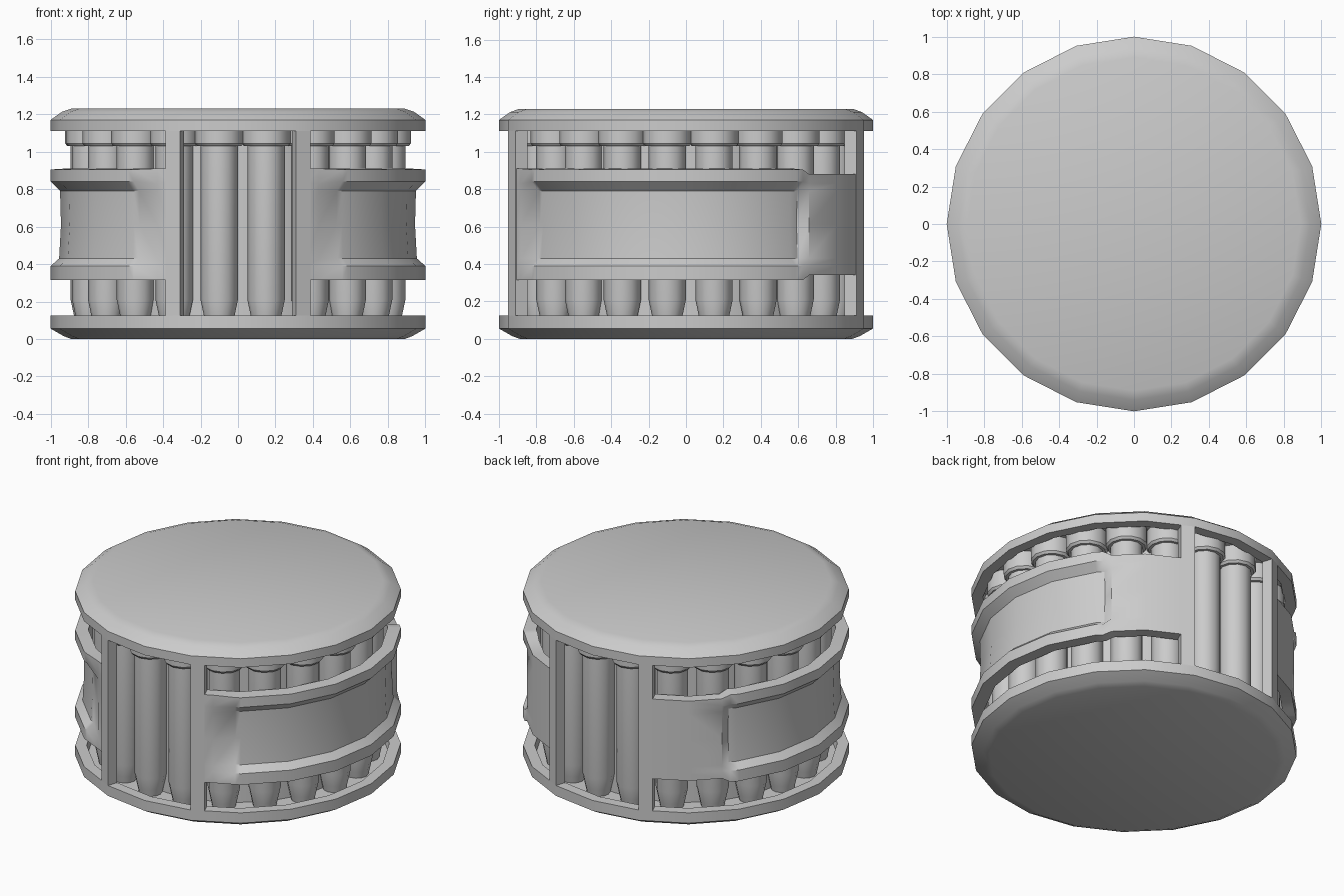
import bpy, bmesh
from math import sin, cos, radians, pi

if "Cube" in bpy.data.objects:
    bpy.data.objects.remove(bpy.data.objects["Cube"])

SIDES = 20


def finish(name, bm, angle=35):
    bmesh.ops.recalc_face_normals(bm, faces=bm.faces)
    me = bpy.data.meshes.new(name)
    bm.to_mesh(me)
    bm.free()
    ob = bpy.data.objects.new(name, me)
    bpy.context.collection.objects.link(ob)
    bpy.ops.object.select_all(action='DESELECT')
    ob.select_set(True)
    bpy.context.view_layer.objects.active = ob
    bpy.ops.object.shade_smooth_by_angle(angle=radians(angle))
    return ob


def lathe(bm, profile, n, cx=0, cy=0, cap=True):
    """Spin (radius, z) points about a vertical axis, capping both ends."""
    rings = [[bm.verts.new((cx + r * cos(2 * pi * i / n), cy + r * sin(2 * pi * i / n), z))
              for i in range(n)] for r, z in profile]
    for a, b in zip(rings, rings[1:]):
        for i in range(n):
            j = (i + 1) % n
            bm.faces.new((a[i], a[j], b[j], b[i]))
    if cap:
        bm.faces.new(rings[0])
        bm.faces.new(rings[-1])


def facet(deg):
    """Keeps points between corners on the flat sides of the drum."""
    off = (deg + 9) % 18 - 9      # distance from nearest corner
    return cos(radians(9)) / cos(radians(9 - abs(off)))


def sweep(bm, stations, mirror=1):
    """Loft closed (radius, z) sections placed at given angles."""
    rings = []
    for deg, section in stations:
        k, a = facet(deg), radians(deg)
        rings.append([bm.verts.new((mirror * r * k * cos(a), r * k * sin(a), z)) for r, z in section])
    for a, b in zip(rings, rings[1:]):
        for i in range(len(a)):
            j = (i + 1) % len(a)
            bm.faces.new((a[i], a[j], b[j], b[i]))
    bm.faces.new(rings[0])
    bm.faces.new(rings[-1])


# Dished end caps with chamfered rims
bm = bmesh.new()
lathe(bm, [(0.89, 0), (0.93, 0.015), (1, 0.055), (1, 0.125), (0.93, 0.125), (0.92, 0.08)], SIDES)
finish("bottom_cap", bm, 50)
bm = bmesh.new()
lathe(bm, [(0.92, 1.15), (0.93, 1.11), (1, 1.11), (1, 1.17), (0.94, 1.213), (0.89, 1.23)], SIDES)
finish("top_cap", bm, 50)

# Inner core behind the rods
bm = bmesh.new()
lathe(bm, [(0.75, 0.07), (0.75, 1.16)], 40)
finish("core", bm)

# Ring of rods with wider overlapping heads
rods, heads = bmesh.new(), bmesh.new()
for k in range(20):
    a = radians(10.8 + 18 * k)
    x, y = 0.8 * cos(a), 0.8 * sin(a)
    lathe(rods, [(0.07, 0.07), (0.082, 0.125), (0.1, 0.21), (0.1, 1.05)], 12, x, y)
    lathe(heads, [(0.118, 1.03), (0.13, 1.045), (0.13, 1.155)], 12, x, y)
finish("rods", rods)
finish("rod_heads", heads)

# Band cross-sections: flat end, and recessed channel between two lips
flat = [(0.92, 0.34), (0.995, 0.34), (0.995, 0.39), (0.995, 0.43), (0.995, 0.61),
        (0.995, 0.79), (0.995, 0.83), (0.995, 0.88), (0.92, 0.88)]
start = [(r, 0.315 if z == 0.34 else 0.91 if z == 0.88 else z) for r, z in flat]
channel = [(0.92, 0.315), (1.0, 0.315), (1.0, 0.39), (0.955, 0.43), (0.945, 0.61),
           (0.95, 0.79), (1.0, 0.84), (1.0, 0.905), (0.92, 0.91)]
post = [(0.93, 0.12), (1, 0.12), (1, 1.115), (0.93, 1.115)]

for side, s in (("right", 1), ("left", -1)):
    # Side band, flat at the back end
    bm = bmesh.new()
    stations = [(-68, start), (-64, start), (-56, channel), (-54, channel)]
    stations += [(d, channel) for d in (-36, -18, 0, 18, 36, 39)]
    stations += [(42, flat), (54, flat), (68, flat)]
    sweep(bm, stations, s)
    finish(side + "_band", bm, 40)
    # Upright posts beside the front and back openings
    bm = bmesh.new()
    for lo in (-72, 67):
        sweep(bm, [(lo, post), (lo + 5, post)], s)
    finish(side + "_posts", bm)
